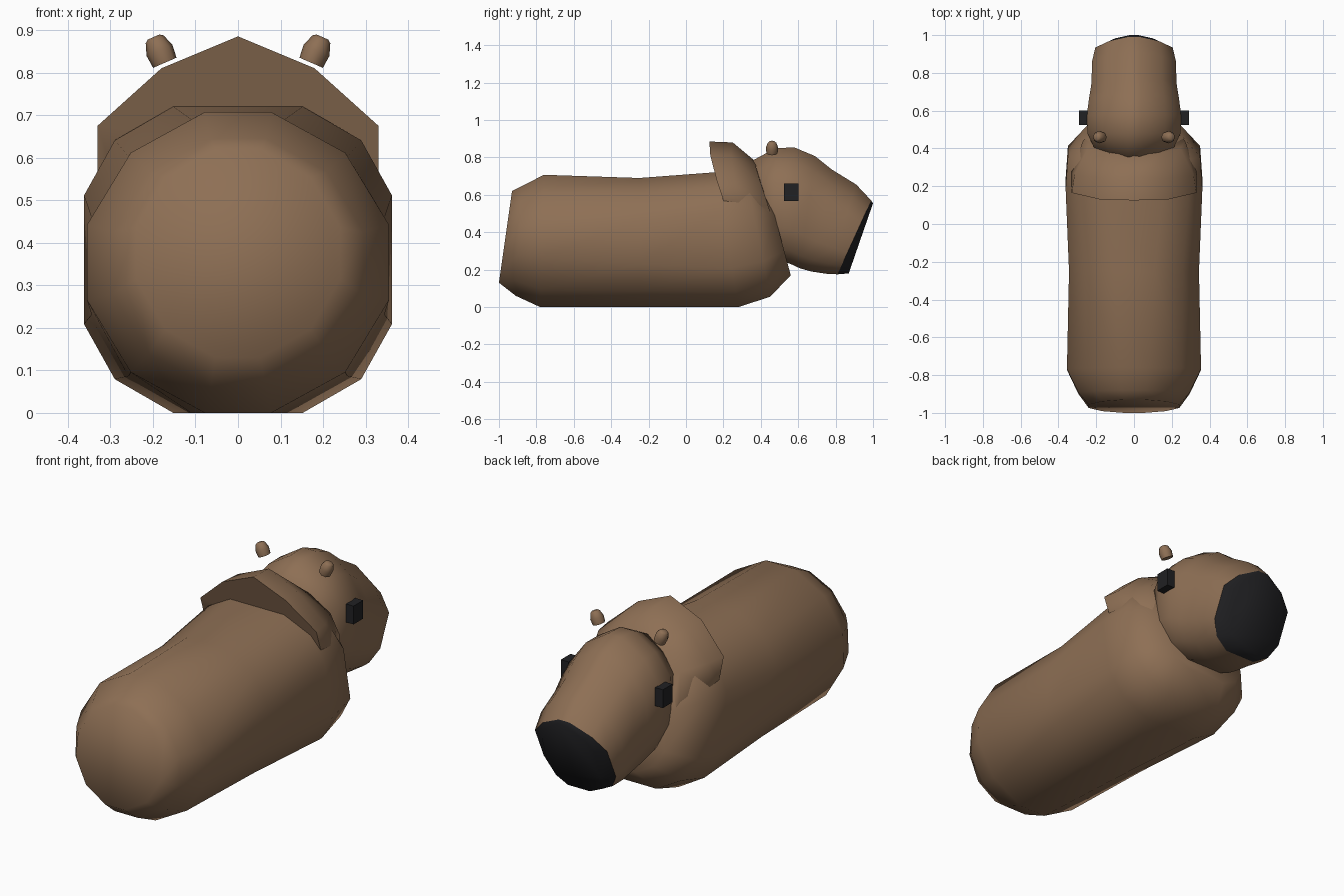
import bpy, bmesh, math
from mathutils import Vector

if "Cube" in bpy.data.objects:
    bpy.data.objects.remove(bpy.data.objects["Cube"])


def material(name, rgb):
    m = bpy.data.materials.new(name)
    m.diffuse_color = (*rgb, 1)
    m.use_nodes = True
    m.node_tree.nodes["Principled BSDF"].inputs["Base Color"].default_value = m.diffuse_color
    return m


BROWN = material("brown_fur", (0.27, 0.16, 0.09))
BLACK = material("black", (0.015, 0.015, 0.017))


def section(lower, upper):
    """Closed twelve-sided unit cross-section from right-hand quarters."""
    half = lower + upper
    return half + [(-x, z) for x, z in reversed(half)]


def flip(quarter):
    return [(x, -z) for x, z in reversed(quarter)]


FLAT = [(0.42, -1), (0.8, -0.78), (1, -0.42)]
ROUND = [(0.22, -1), (0.71, -0.73), (1, -0.25)]
MID = [(0.32, -1), (0.75, -0.75), (1, -0.33)]
BARREL = section(FLAT, flip(FLAT))
SOFT = section(ROUND, flip(ROUND))
WAIST = section(MID, flip(MID))
SKULL = section(FLAT, [(1, 0.38), (0.66, 0.74), (0.15, 1)])


def finish(obj, mat, angle):
    obj.data.materials.append(mat)
    bpy.ops.object.select_all(action='DESELECT')
    obj.select_set(True)
    bpy.context.view_layer.objects.active = obj
    bpy.ops.object.shade_smooth_by_angle(angle=math.radians(angle))
    return obj


def skin(name, rings, mat, caps=(True, True), angle=75):
    """Bridge equal-length point rings into a tube."""
    bm = bmesh.new()
    loops = [[bm.verts.new(p) for p in r] for r in rings]
    n = len(loops[0])
    for a, b in zip(loops, loops[1:]):
        for i in range(n):
            j = (i + 1) % n
            bm.faces.new((a[i], a[j], b[j], b[i]))
    if caps[0]:
        bm.faces.new(loops[0][::-1])
    if caps[1]:
        bm.faces.new(loops[-1])
    bmesh.ops.recalc_face_normals(bm, faces=bm.faces)
    me = bpy.data.meshes.new(name)
    bm.to_mesh(me)
    bm.free()
    obj = bpy.data.objects.new(name, me)
    bpy.context.collection.objects.link(obj)
    return finish(obj, mat, angle)


def ring(shape, y0, z0, y1, z1, w):
    """Cross-section running from bottom (y0, z0) to top (y1, z1), half width w."""
    return [(x * w, y0 + (y1 - y0) * (z + 1) / 2, z0 + (z1 - z0) * (z + 1) / 2)
            for x, z in shape]


# Body: long barrel with rounded ends
skin("body", [
    ring(SOFT, -1.0, 0.13, -0.93, 0.62, 0.24),
    ring(SOFT, -0.91, 0.06, -0.88, 0.645, 0.295),
    ring(SOFT, -0.78, 0.0, -0.76, 0.707, 0.355),
    ring(WAIST, -0.25, 0.0, -0.25, 0.69, 0.344),
    ring(BARREL, 0.28, 0.0, 0.15, 0.72, 0.362),
    ring(BARREL, 0.45, 0.055, 0.32, 0.71, 0.35),
    ring(BARREL, 0.56, 0.17, 0.44, 0.62, 0.245),
], BROWN)


# Neck collar: raised hump behind the head
def arch(points):
    return points + [(-x, y, z) for x, y, z in reversed(points) if x > 0]


skin("neck_collar", [
    arch([(0, 0.125, 0.885), (0.18, 0.13, 0.81), (0.33, 0.165, 0.675),
          (0.33, 0.2, 0.57), (0.24, 0.26, 0.4)]),
    arch([(0, 0.25, 0.88), (0.17, 0.24, 0.81), (0.315, 0.26, 0.675),
          (0.33, 0.28, 0.56), (0.25, 0.32, 0.4)]),
    arch([(0, 0.37, 0.78), (0.14, 0.375, 0.745), (0.245, 0.40, 0.66),
          (0.27, 0.44, 0.54), (0.22, 0.50, 0.35)]),
], BROWN)

# Head: tilted loft tapering to the muzzle
muzzle = ring(SKULL, 0.81, 0.175, 0.99, 0.57, 0.205)
skin("head", [
    ring(SKULL, 0.40, 0.32, 0.34, 0.775, 0.19),
    ring(SKULL, 0.47, 0.26, 0.48, 0.85, 0.245),
    ring(SKULL, 0.56, 0.23, 0.58, 0.853, 0.25),
    ring(SKULL, 0.61, 0.207, 0.69, 0.807, 0.238),
    ring(SKULL, 0.67, 0.19, 0.78, 0.735, 0.225),
    ring(SKULL, 0.75, 0.178, 0.91, 0.655, 0.222),
    muzzle,
], BROWN, caps=(True, False))

# Nose: slightly domed black front of the muzzle
skin("nose", [muzzle, ring(SKULL, 0.87, 0.18, 1.0, 0.555, 0.15)], BLACK,
     caps=(False, True))

for side, tag in ((1, "right"), (-1, "left")):
    # Eyes: small blocks
    bpy.ops.mesh.primitive_cube_add(size=1, location=(side * 0.268, 0.563, 0.613))
    eye = bpy.context.object
    eye.name = "eye_" + tag
    eye.scale = (0.044, 0.078, 0.094)
    finish(eye, BLACK, 30)

    # Ears: rounded stubs leaning outward
    base = Vector((side * 0.172, 0.46, 0.823))
    tip = Vector((side * 0.198, 0.46, 0.883))
    axis = (tip - base).normalized()
    across, depth = axis.cross(Vector((0, 1, 0))), Vector((0, 1, 0))
    rings = [[base + axis * h + (across * math.cos(a) + depth * math.sin(a)) * r
              for a in (math.tau * i / 8 for i in range(8))]
             for h, r in ((0, 0.03), (0.032, 0.033), (0.06, 0.023), (0.066, 0.015))]
    skin("ear_" + tag, rings, BROWN, angle=50)
